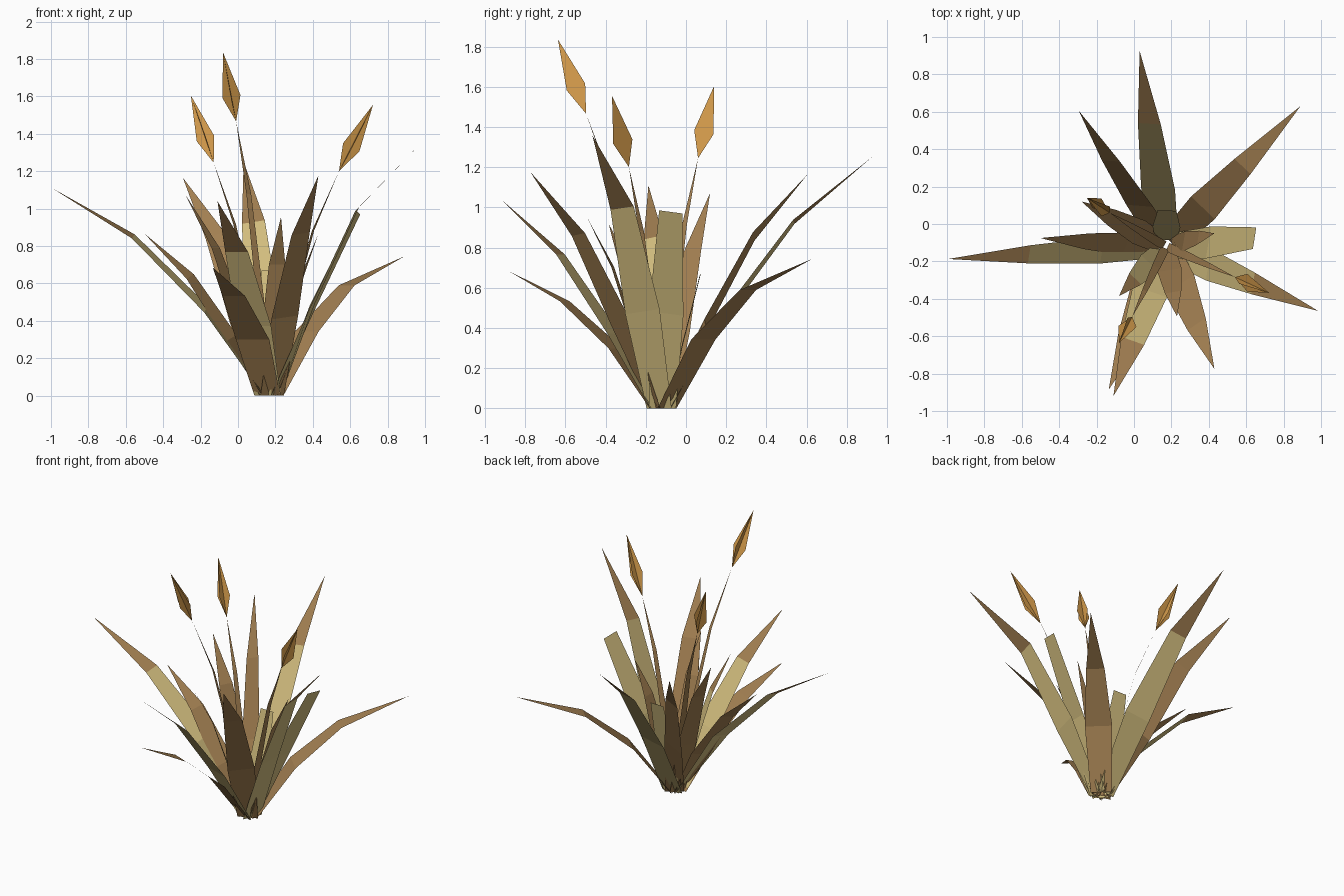
import bpy, bmesh
from math import sin, cos
from mathutils import Vector

cube = bpy.data.objects.get("Cube")
if cube:
    bpy.data.objects.remove(cube)


def make_material(name, rgb):
    mat = bpy.data.materials.new(name)
    mat.use_nodes = True
    mat.diffuse_color = (*rgb, 1)
    mat.node_tree.nodes["Principled BSDF"].inputs["Base Color"].default_value = (*rgb, 1)
    return mat


STRAW = make_material("straw_yellow", (0.645, 0.51, 0.21))
BROWN = make_material("dry_brown", (0.365, 0.215, 0.084))
ORANGE = make_material("bud_orange", (0.65, 0.325, 0.07))

CENTRE = Vector((0.17, -0.12, 0))
UP = Vector((0, 0, 1))


def add_object(name, bm, materials):
    mesh = bpy.data.meshes.new(name)
    bm.to_mesh(mesh)
    bm.free()
    for mat in materials:
        mesh.materials.append(mat)
    obj = bpy.data.objects.new(name, mesh)
    bpy.context.collection.objects.link(obj)


def ribbon(name, tip, widths, materials, spread=0.035, roll=0, bow=0, cut=False):
    """Flat arching strip from the clump to its tip; the last span takes the last material."""
    tip = Vector(tip)
    flat = Vector((tip.x, tip.y, 0)) - CENTRE
    out = flat.normalized()
    side = out.cross(UP)
    base = CENTRE + out * spread
    reach = flat.length - spread
    # Rolled blades turn about their own length, above the base
    lift = side.cross(out * reach + UP * tip.z).normalized()
    rolled = side * cos(roll) + lift * sin(roll)
    # Low blades droop more, so they rise earlier
    droop = max(0, 1.3 - tip.z / max(reach, 0.01))
    path = ((0, 0), (0.27 - bow / 3, 0.355 + 0.19 * droop),
            (0.615 - bow, 0.735 + 0.1 * droop), (1, 1))
    bm = bmesh.new()
    previous = None
    for i, (along, rise) in enumerate(path[:3] if cut else path):
        p = base + out * reach * along + UP * tip.z * rise
        across = rolled if i else side
        if widths[i]:
            ring = [bm.verts.new(p + across * s * widths[i] / 2) for s in (-1, 1)]
        else:
            ring = [bm.verts.new(p)]
        if previous:
            face = bm.faces.new(previous + ring[::-1])
            face.material_index = len(materials) - 1 if i == 3 else 0
        previous = ring
    add_object(name, bm, materials)


def bud(name, bottom, tip):
    """Two crossed flat diamonds, widest nearer the stem."""
    bottom, tip = Vector(bottom), Vector(tip)
    axis = (tip - bottom).normalized()
    v = axis.cross(Vector((1, 0, 0))).normalized()
    u = v.cross(axis)
    mid = bottom.lerp(tip, 0.36)
    bm = bmesh.new()
    for d in (u, v):
        corners = (bottom, mid + d * 0.049, tip, mid - d * 0.049)
        bm.faces.new([bm.verts.new(c) for c in corners])
    add_object(name, bm, [ORANGE])


# Blades: name, tip, width scale, colours, roll
TWO_TONE = [STRAW, BROWN]
BLADES = [
    ("back_blade", (0.03, 0.925, 1.25), 1.05, TWO_TONE, 0.25),
    ("back_left_blade", (0.89, 0.63, 0.745), 1.0, [BROWN], 0),
    ("left_broken_blade", (0.92, -0.05, 1.33), 1.0, [STRAW], 0.28),
    ("left_tall_blade", (0.985, -0.465, 1.356), 1.0, TWO_TONE, -0.28),
    ("front_left_blade", (0.43, -0.775, 1.177), 1.0, [BROWN], -0.25),
    ("front_short_blade", (0.23, -0.495, 0.955), 0.75, [BROWN], 0),
    ("front_tall_blade", (-0.11, -0.92, 1.04), 1.1, TWO_TONE, 0),
    ("front_low_blade", (-0.135, -0.885, 0.685), 1.1, [BROWN], 0),
    ("front_inner_blade", (-0.08, -0.385, 0.92), 0.75, TWO_TONE, 0),
    ("right_long_blade", (-0.995, -0.187, 1.11), 0.85, TWO_TONE, 0.3),
    ("right_short_blade", (-0.5, -0.075, 0.866), 0.8, [BROWN], 0.45),
    ("right_upright_blade", (-0.28, 0.12, 1.072), 0.8, [BROWN], 0),
    ("back_right_blade", (-0.295, 0.605, 1.165), 0.9, [BROWN], 0.75),
    ("left_short_blade", (0.43, -0.05, 0.866), 0.65, [BROWN], 0.45),
    ("back_broken_blade", (0.18, 0.17, 0.91), 0.85, [STRAW], 0),
]
BOWED = ("back_left_blade", "left_tall_blade")
for name, tip, scale, colours, roll in BLADES:
    ribbon(name, tip, [w * scale for w in (0.135, 0.175, 0.118, 0)], colours, roll=roll,
           bow=0.06 if name in BOWED else 0, cut="broken" in name)

# Flower stems with their buds
STEMS = [
    ("front", (-0.01, -0.497, 1.466), (-0.08, -0.637, 1.835)),
    ("right", (-0.13, 0.06, 1.245), (-0.252, 0.14, 1.604)),
    ("left", (0.54, -0.284, 1.2), (0.722, -0.368, 1.555)),
]
for name, top, tip in STEMS:
    ribbon(name + "_stem", top, (0.05, 0.045, 0.028, 0), [BROWN], spread=0.01)
    bud(name + "_bud", top, tip)
